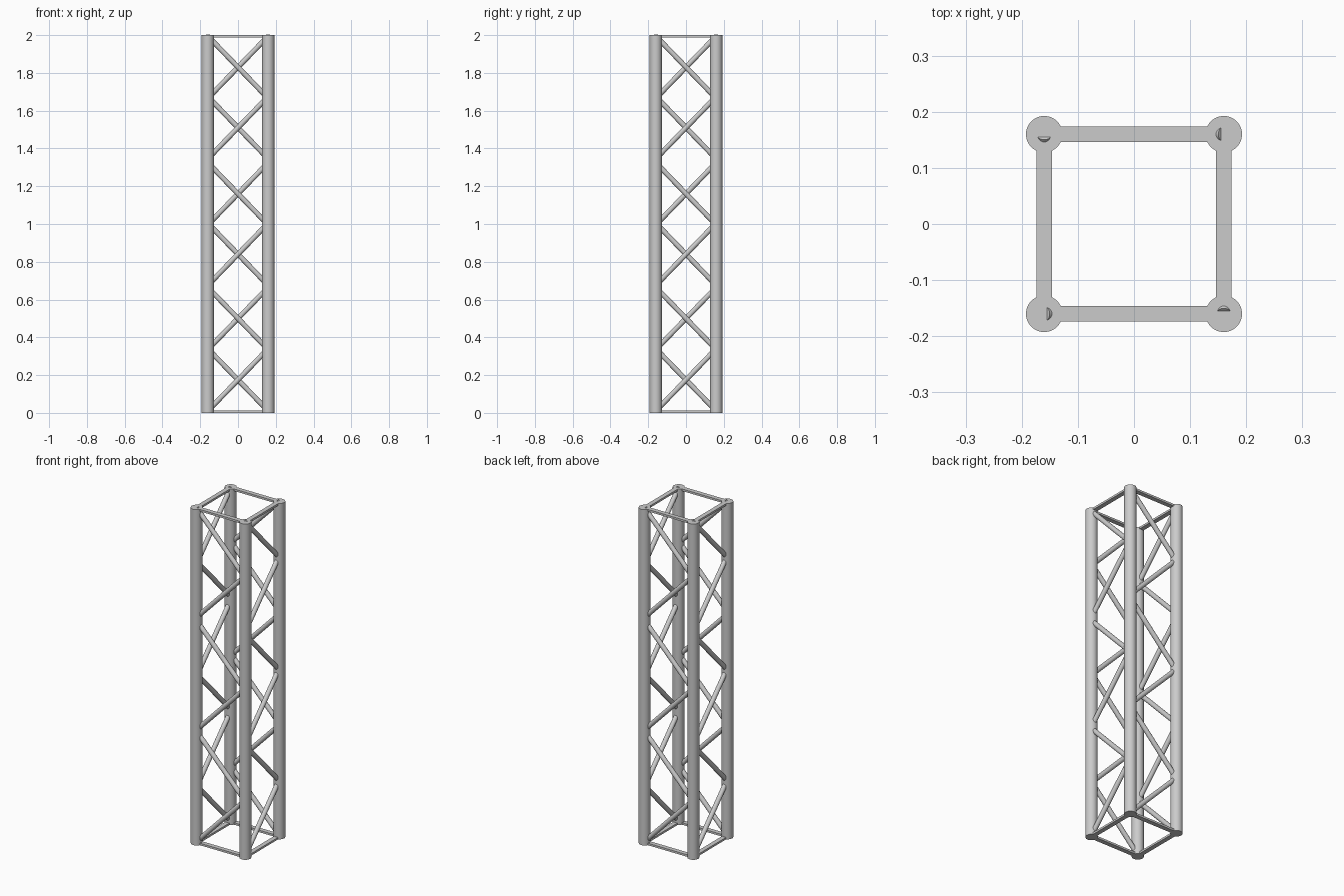
import bpy
from math import pi
from mathutils import Vector, Matrix

if "Cube" in bpy.data.objects:
    bpy.data.objects.remove(bpy.data.objects["Cube"])

HALF = 0.16      # chord centre offset
CHORD_R = 0.0325
BRACE_R = 0.0135
HEIGHT = 2.0


def tube(name, a, b, radius, sides):
    a, b = Vector(a), Vector(b)
    d = b - a
    bpy.ops.mesh.primitive_cylinder_add(vertices=sides, radius=radius, depth=d.length,
                                        location=(a + b) / 2,
                                        rotation=d.to_track_quat('Z', 'Y').to_euler())
    ob = bpy.context.object
    ob.name = name
    bpy.ops.object.shade_smooth_by_angle()
    return ob


def flat_bar(name, centre, angle):
    bpy.ops.mesh.primitive_cube_add(size=1, location=centre, rotation=(0, 0, angle))
    ob = bpy.context.object
    ob.name = name
    ob.scale = (2 * HALF, 0.027, 0.012)
    bpy.ops.object.transform_apply(location=False, rotation=False, scale=True)


# zigzag brace centre heights, from top to bottom
brace_heights = [1.83, 1.51, 1.16, 0.84, 0.50, 0.175]
RISE = 0.165

for i, side in enumerate(("front", "right", "back", "left")):
    turn = Matrix.Rotation(i * pi / 2, 3, 'Z')

    # upright main chord at the left corner of this face
    tube(f"{side}_chord", turn @ Vector((-HALF, -HALF, 0)),
         turn @ Vector((-HALF, -HALF, HEIGHT)), CHORD_R, 40)

    # flat end bars at top and bottom
    for end, z in (("bottom", 0.006), ("top", HEIGHT - 0.006)):
        flat_bar(f"{side}_{end}_bar", turn @ Vector((0, -HALF, z)), i * pi / 2)

    # zigzag diagonal braces, alternating direction
    for k, z in enumerate(brace_heights):
        s = 1 if k % 2 == 0 else -1
        tube(f"{side}_brace_{k + 1}", turn @ Vector((-HALF, -HALF, z + s * RISE)),
             turn @ Vector((HALF, -HALF, z - s * RISE)), BRACE_R, 24)
